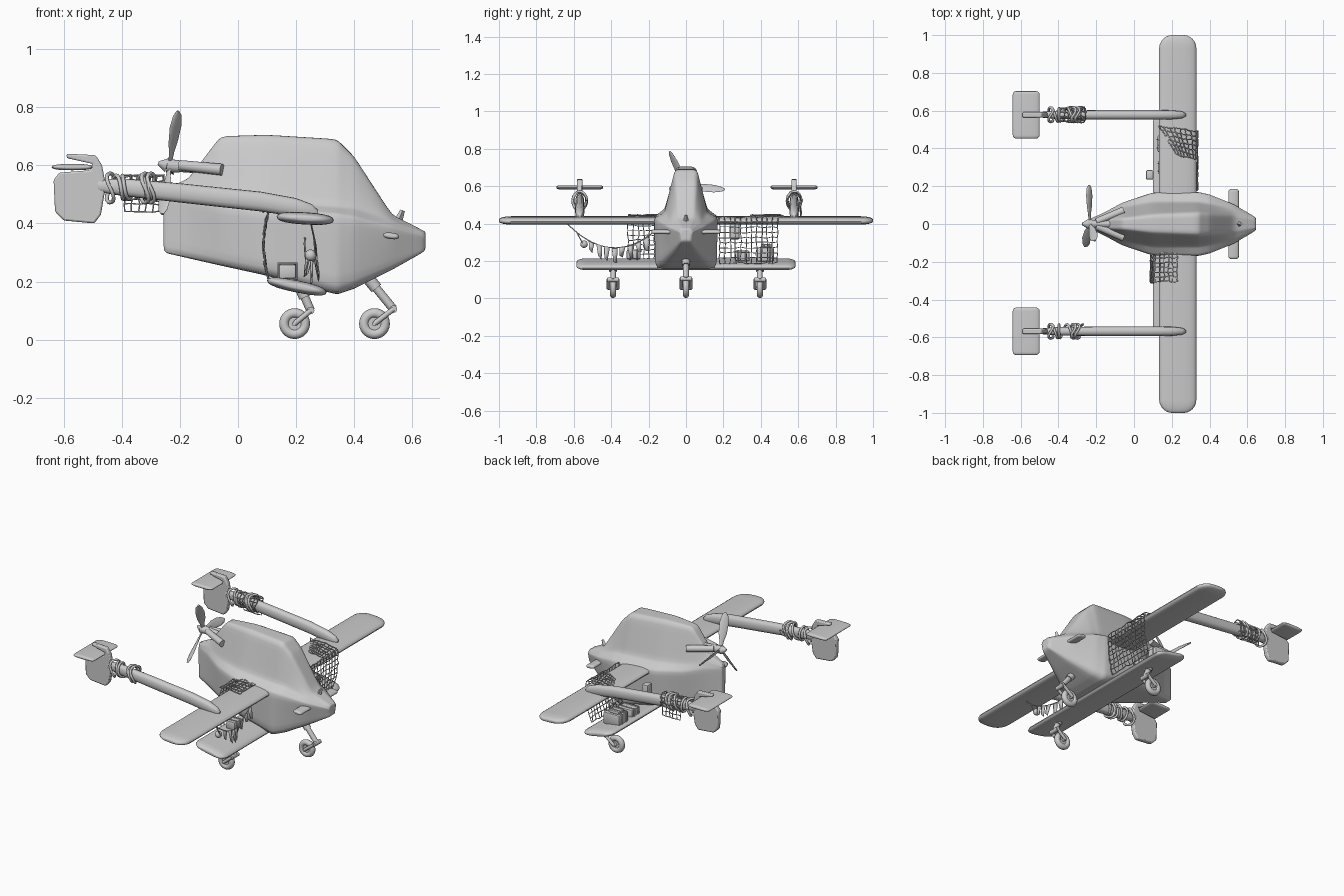
import bpy, bmesh, math, random
from math import sin, cos, pi, radians
from mathutils import Vector, Matrix

if "Cube" in bpy.data.objects:
    bpy.data.objects.remove(bpy.data.objects["Cube"])

random.seed(4)


def finish(name, bm, angle=35, subsurf=0):
    bmesh.ops.recalc_face_normals(bm, faces=bm.faces)
    me = bpy.data.meshes.new(name)
    bm.to_mesh(me)
    bm.free()
    ob = bpy.data.objects.new(name, me)
    bpy.context.collection.objects.link(ob)
    if subsurf:
        me.shade_smooth()
        m = ob.modifiers.new("Subdivision", 'SUBSURF')
        m.levels = m.render_levels = subsurf
    else:
        bpy.ops.object.select_all(action='DESELECT')
        ob.select_set(True)
        bpy.context.view_layer.objects.active = ob
        bpy.ops.object.shade_smooth_by_angle(angle=radians(angle))
    return ob


def loft(bm, rings):
    rows = [[bm.verts.new(p) for p in r] for r in rings]
    n = len(rows[0])
    for a, b in zip(rows, rows[1:]):
        for i in range(n):
            bm.faces.new((a[i], a[(i + 1) % n], b[(i + 1) % n], b[i]))
    bm.faces.new(rows[0])
    bm.faces.new(rows[-1])


def sup(t, p):
    return math.copysign(abs(t) ** p, t)


def rod(bm, a, b, r1, r2=None, n=12):
    a, b = Vector(a), Vector(b)
    d = b - a
    m = Matrix.Translation((a + b) / 2) @ d.to_track_quat('Z', 'Y').to_matrix().to_4x4()
    bmesh.ops.create_cone(bm, cap_ends=True, segments=n, radius1=r1,
                          radius2=r1 if r2 is None else r2, depth=d.length, matrix=m)


def box(name, loc, size, bevel=.008, rot=(0, 0, 0)):
    bm = bmesh.new()
    bmesh.ops.create_cube(bm, size=1)
    bmesh.ops.scale(bm, vec=size, verts=bm.verts)
    bmesh.ops.bevel(bm, geom=bm.edges[:], offset=bevel, segments=2, affect='EDGES', profile=.5)
    ob = finish(name, bm)
    ob.location, ob.rotation_euler = loc, rot
    return ob


def cords(name, paths, r):
    cu = bpy.data.curves.new(name, 'CURVE')
    cu.dimensions = '3D'
    cu.bevel_depth, cu.bevel_resolution = r, 1
    for p in paths:
        s = cu.splines.new('POLY')
        s.points.add(len(p) - 1)
        for q, c in zip(s.points, p):
            q.co = (*c, 1)
    ob = bpy.data.objects.new(name, cu)
    bpy.context.collection.objects.link(ob)


def net(name, f, nu, nv, r=.0025, jit=.004):
    g = [[Vector(f(i / nu, j / nv)) + Vector([random.uniform(-jit, jit) for _ in range(3)])
          for j in range(nv + 1)] for i in range(nu + 1)]
    cords(name, g + [list(c) for c in zip(*g)], r)


# fuselage: x, bottom z/width, shoulder z/width, canopy base z/width, roof z/width
body = [(-.257, .30, .018, .49, .018, .505, .016, .515, .010),
        (-.17, .28, .05, .48, .055, .52, .04, .555, .02),
        (-.06, .255, .10, .455, .115, .50, .085, .70, .03),
        (.10, .22, .16, .44, .168, .48, .115, .705, .05),
        (.34, .155, .165, .43, .17, .46, .115, .69, .06),
        (.40, .175, .14, .42, .158, .455, .105, .63, .055),
        (.53, .24, .075, .385, .105, .41, .08, .43, .04),
        (.645, .305, .025, .355, .035, .365, .03, .372, .02)]
bm = bmesh.new()
rings = []
for x, *s in body:
    half = [(s[k + 1], s[k]) for k in (0, 2, 4, 6)]
    rings.append([(x, y, z) for y, z in half] + [(x, -y, z) for y, z in half[::-1]])
loft(bm, rings)
cl = bm.edges.layers.float.new('crease_edge')
for e in bm.edges:
    e[cl] = .5
finish("fuselage", bm, subsurf=3)


# wings, canards and stabilisers share one rounded-panel lofter
def wing(name, span, x0, x1, z, thick, pitch, y0=0., corner=.07, taper=0.):
    bm = bmesh.new()
    rings, half = [], []
    for k in range(7):
        a = k / 6 * pi / 2
        half.append((span - corner + corner * sin(a), cos(a)))
    stations = [(-y, c) for y, c in half[::-1]] + half
    for y, c in stations:
        cut = corner * (1 - c) * .95
        b = x0 + taper * abs(y) / span + cut
        f = x1 - cut
        t = thick / 2 * (.25 + .75 * c)
        ring = []
        for i in range(20):
            a = 2 * pi * i / 20
            x = (b + f) / 2 + (f - b) / 2 * sup(cos(a), .8)
            ring.append((x, y + y0, z + t * sup(sin(a), .8) - pitch * (x - (x0 + x1) / 2)))
        rings.append(ring)
    loft(bm, rings)
    return finish(name, bm, 50)


wing("upper_wing", 1.0, .105, .33, .418, .042, .06, taper=.03)
wing("lower_wing", .585, .10, .305, .183, .042, .2, corner=.05)
wing("nose_canards", .185, .50, .555, .357, .022, .1, corner=.015)

# tail booms, fins and stabilisers
fin = [(-.59, .64), (-.49, .635), (-.468, .60), (-.455, .53), (-.472, .43), (-.495, .40),
       (-.60, .41), (-.63, .44), (-.635, .55), (-.615, .575), (-.51, .583), (-.50, .605), (-.59, .625)]
for side, yb in (("left", .578), ("right", -.568)):
    bm = bmesh.new()
    loft(bm, [[(x, yb + .75 * r * sup(cos(a), .8), z + r * sup(sin(a), .8))
               for a in [2 * pi * i / 16 for i in range(16)]]
              for x, z, r in ((.275, .437, .010), (.255, .442, .024), (.20, .455, .032), (.08, .475, .034),
                              (-.2, .505, .033), (-.40, .525, .030), (-.48, .53, .022), (-.50, .53, .008))])
    finish(side + "_boom", bm, 50)
    bm = bmesh.new()
    f = bm.faces.new([bm.verts.new((x, yb - .014, z)) for x, z in fin])
    ext = bmesh.ops.extrude_face_region(bm, geom=[f])
    bmesh.ops.translate(bm, vec=(0, .028, 0),
                        verts=[v for v in ext['geom'] if isinstance(v, bmesh.types.BMVert)])
    ob = finish(side + "_fin", bm)
    m = ob.modifiers.new("Bevel", 'BEVEL')
    m.width, m.segments = .006, 2
    wing(side + "_stabiliser", .125, -.642, -.50, .594, .022, 0, y0=yb, corner=.018)

# pusher propeller with motor and struts
hub = Vector((-.235, 0, .60))
tilt = Matrix.Translation(hub) @ Matrix.Rotation(.15, 4, 'Y')
bm = bmesh.new()
for ang in (115, 355, 235):
    M = tilt @ Matrix.Rotation(radians(ang - 90), 4, 'X')
    rings = []
    for r, w in ((.01, .010), (.05, .014), (.09, .024), (.15, .026), (.19, .018), (.208, .005)):
        tw = Matrix.Rotation(1.1 - 2.5 * r, 3, 'Z')
        rings.append([M @ (tw @ Vector((w * cos(a), .0045 * sin(a), r)))
                      for a in [2 * pi * i / 12 for i in range(12)]])
    loft(bm, rings)
finish("propeller", bm, 50)
bm = bmesh.new()
rod(bm, hub + Vector((-.04, 0, .008)), hub + Vector((-.01, 0, 0)), .006, .025, 16)
rod(bm, hub + Vector((-.01, 0, 0)), hub + Vector((.035, 0, -.005)), .025, .02, 16)
rod(bm, hub, (-.05, 0, .585), .02, None, 16)
for s in (1, -1):
    rod(bm, (-.20, .012 * s, .60), (-.055, .072 * s, .585), .018, .02)
finish("motor_mount", bm)

# nose mast
bm = bmesh.new()
rod(bm, (.54, 0, .38), (.567, 0, .445), .02, .008, 4)
finish("nose_mast", bm)


# wheels with forked struts
def gear(name, x, y, top, knee):
    c = Vector((x, y, .055))
    bpy.ops.mesh.primitive_torus_add(location=c, rotation=(pi / 2, 0, 0), major_radius=.036,
                                     minor_radius=.017, major_segments=28, minor_segments=10)
    bpy.context.object.name = name + "_tyre"
    bpy.ops.object.shade_smooth()
    bm = bmesh.new()
    rod(bm, c + Vector((0, -.009, 0)), c + Vector((0, .009, 0)), .03, None, 20)
    rod(bm, c + Vector((0, -.03, 0)), c + Vector((0, .03, 0)), .009)
    t, k = Vector((top[0], y, top[1])), Vector((knee[0], y, knee[1]))
    rod(bm, t, k, .015)
    rod(bm, t, t.lerp(k, .35), .021)
    rod(bm, k + Vector((0, -.03, 0)), k + Vector((0, .03, 0)), .013)
    for s in (-.026, .026):
        rod(bm, k + Vector((0, s, 0)), c + Vector((0, s, 0)), .009)
    finish(name + "_strut", bm)


gear("nose_wheel", .47, 0, (.445, .215), (.535, .105))
gear("left_wheel", .195, .395, (.22, .17), (.25, .10))
gear("right_wheel", .195, -.39, (.22, .17), (.25, .10))

# cargo nets
net("left_side_net", lambda u, v: (.335 - .03 * v + .012 * sin(pi * v), .18 + .31 * u, .435 - .245 * v), 11, 9)
net("left_top_net", lambda u, v: (.33 - .2 * v * (.55 + .45 * u), .34 + .15 * u + .03 * v, .440 + .006 * sin(pi * v)), 6, 7)
net("right_top_net", lambda u, v: (.09 + .14 * v, -.305 + .15 * u, .441 + .006 * sin(pi * v)), 6, 6)
net("right_rear_net", lambda u, v: (.103 - .015 * sin(pi * v), -.31 + .14 * u, .44 - .23 * v), 5, 9)
net("boom_net", lambda u, v: (-.39 + .13 * u, .578 + .038 * cos(2 * pi * v), .522 + .042 * sin(2 * pi * v)), 6, 10, .003, .006)
net("boom_net_tail", lambda u, v: (-.39 + .12 * u, .61 + .005 * v, .52 - .08 * v), 5, 3)

# ropes coiled round the booms
for name, yb in (("left", .578), ("right", -.568)):
    path = []
    for i in range(121):
        t = i / 120
        a = 2 * pi * 4 * t
        x = -.44 + .17 * (t + .09 * sin(4 * pi * t))
        path.append((x, yb + .036 * cos(a), .525 + .04 * sin(a)))
    loops = [[(xc + .012 * sin(a * 2), yb + .038 * cos(a), .522 + .05 * sin(a))
              for a in [2 * pi * k / 24 for k in range(25)]] for xc in (-.44, -.32, -.30)]
    cords(name + "_boom_rope", [path] + loops, .007)

# cargo on the lower wing
for i, (x, y, z, s) in enumerate(((.18, .30, .228, (.10, .08, .055)), (.18, .425, .235, (.11, .09, .075)),
                                  (.17, .43, .28, (.07, .06, .02)), (.17, -.28, .235, (.06, .075, .05)))):
    box("cargo_box_%d" % (i + 1), (x, y, z), s)
    cords("cargo_strap_%d" % (i + 1), [[(x + a * s[0] * .52, y + o * s[1], z + b * s[2] * .54)
          for a, b in ((-1, -1), (-1, 1), (1, 1), (1, -1), (-1, -1))] for o in (-.25, .25)], .004)
box("hanging_case", (.083, .26, .36), (.04, .05, .09))

# pennant line with cloths and a hanging ball
def line(t):
    return Vector((.25 + .02 * sin(5 * t), -.64 + .46 * t, .405 - .055 * t - .42 * t * (1 - t)))


cords("pennant_line", [[line(i / 24) for i in range(25)],
                       [line(.12), line(.2) - Vector((0, 0, .04))]], .003)
bm = bmesh.new()
for k in range(8):
    t = .26 + .09 * k
    a, b, h = line(t), line(t + .065), random.uniform(.05, .09)
    d = Vector((random.uniform(-.015, .015), random.uniform(-.012, .012), -h))
    bm.faces.new([bm.verts.new(p) for p in (a, b, b + d + (a - b) * .2, a + d * .8 + (b - a) * .2)])
ob = finish("pennants", bm)
m = ob.modifiers.new("Thickness", 'SOLIDIFY')
m.thickness = .004
bpy.ops.mesh.primitive_uv_sphere_add(segments=20, ring_count=12, radius=.02, location=(.25, -.545, .29))
bpy.context.object.name = "hanging_ball"
bpy.ops.object.shade_smooth()
